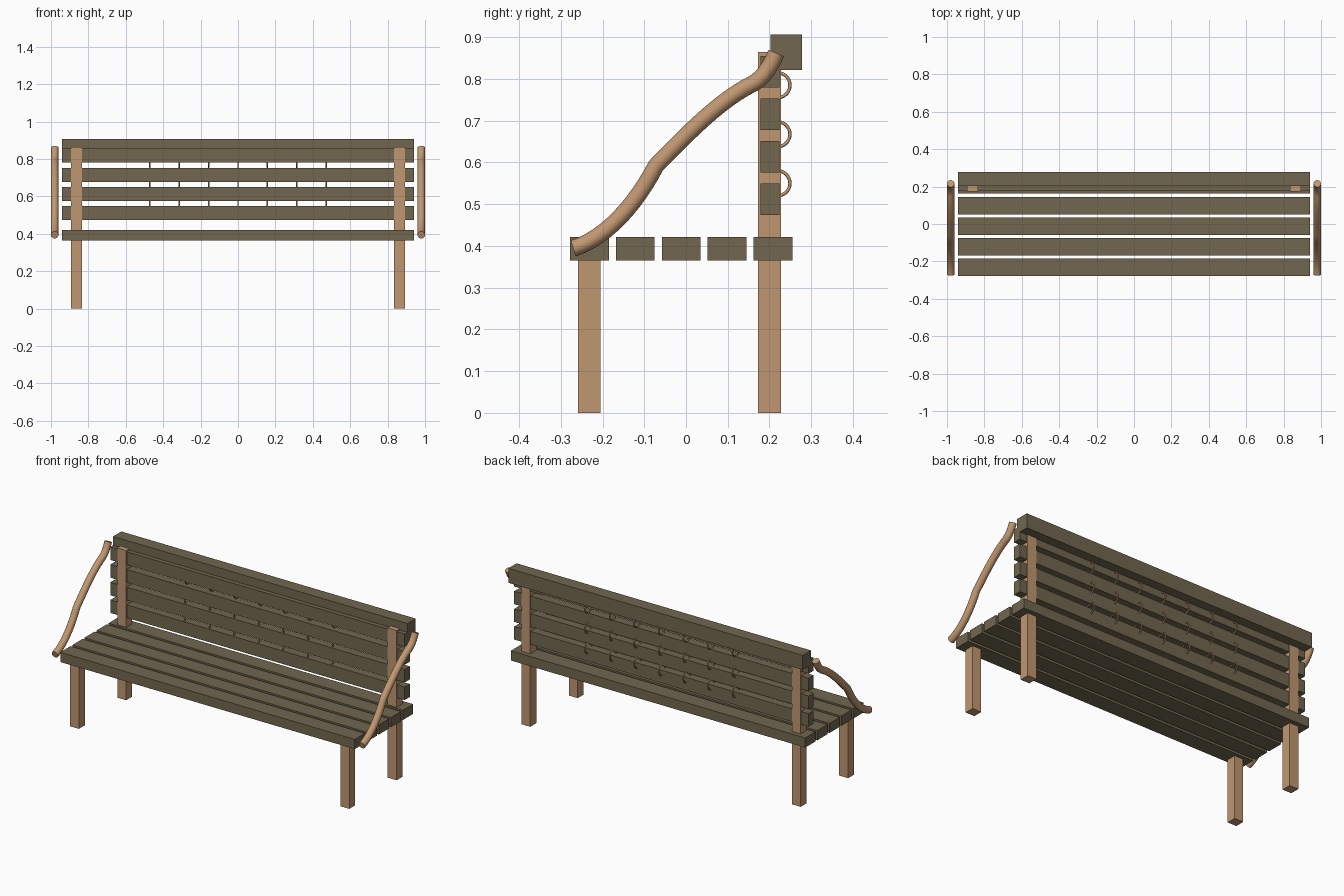
import bpy
import math

if "Cube" in bpy.data.objects:
    bpy.data.objects.remove(bpy.data.objects["Cube"])


def material(name, color):
    m = bpy.data.materials.new(name)
    m.diffuse_color = (*color, 1)
    m.use_nodes = True
    m.node_tree.nodes["Principled BSDF"].inputs["Base Color"].default_value = m.diffuse_color
    return m


slat_wood = material("slat_wood", (0.165, 0.136, 0.078))
post_wood = material("post_wood", (0.53, 0.31, 0.165))


def box(name, x, y, z, mat):
    """Box from (min, max) ranges on each axis."""
    bpy.ops.mesh.primitive_cube_add(size=1, location=[sum(r) / 2 for r in (x, y, z)])
    ob = bpy.context.object
    ob.name = name
    ob.scale = [r[1] - r[0] for r in (x, y, z)]
    bpy.ops.object.transform_apply(location=False, rotation=False, scale=True)
    ob.data.materials.append(mat)
    return ob


HALF = (-0.94, 0.94)

# Seat slats
for i in range(5):
    y = -0.278 + i * 0.11
    box(f"seat_slat_{i + 1}", HALF, (y, y + 0.093), (0.365, 0.421), slat_wood)

# Backrest slats and the heavier top rail
for i in range(4):
    z = 0.474 + i * 0.102
    box(f"back_slat_{i + 1}", HALF, (0.178, 0.224), (z, z + 0.075), slat_wood)
box("top_rail", HALF, (0.203, 0.278), (0.822, 0.906), slat_wood)

# Legs; the rear ones run up as back posts
for side, s in (("left", -1), ("right", 1)):
    x = sorted((s * 0.835, s * 0.892))
    box(f"front_leg_{side}", x, (-0.259, -0.205), (0, 0.366), post_wood)
    box(f"back_post_{side}", x, (0.173, 0.228), (0, 0.864), post_wood)

# Curved armrests: (left handle, point, right handle) as (y, z)
ARM = [
    ((-0.30, 0.38), (-0.270, 0.394), (-0.19, 0.42)),
    ((-0.12, 0.50), (-0.072, 0.592), (0.00, 0.665)),
    ((0.08, 0.75), (0.163, 0.790), (0.190, 0.808)),
    ((0.205, 0.835), (0.216, 0.862), (0.23, 0.88)),
]
for side, s in (("left", -1), ("right", 1)):
    cu = bpy.data.curves.new(f"armrest_{side}", "CURVE")
    cu.dimensions = "3D"
    cu.bevel_depth = 0.02
    cu.bevel_resolution = 6
    cu.resolution_u = 12
    cu.use_fill_caps = True
    sp = cu.splines.new("BEZIER")
    sp.bezier_points.add(len(ARM) - 1)
    for bp, (l, c, r) in zip(sp.bezier_points, ARM):
        bp.handle_left_type = bp.handle_right_type = "FREE"
        bp.co = (s * 0.98, *c)
        bp.handle_left = (s * 0.98, *l)
        bp.handle_right = (s * 0.98, *r)
    cu.materials.append(post_wood)
    ob = bpy.data.objects.new(f"armrest_{side}", cu)
    bpy.context.collection.objects.link(ob)
    bpy.ops.object.select_all(action="DESELECT")
    ob.select_set(True)
    bpy.context.view_layer.objects.active = ob
    bpy.ops.object.convert(target="MESH")
    bpy.ops.object.shade_smooth_by_angle(angle=math.radians(40))

# Thin rings tying neighbouring back slats together
for row in range(3):
    for col in range(7):
        bpy.ops.mesh.primitive_torus_add(
            major_radius=0.030, minor_radius=0.004, major_segments=32, minor_segments=8,
            location=((col - 3) * 0.157, 0.219, 0.550 + row * 0.1175),
            rotation=(0, math.pi / 2, 0))
        ring = bpy.context.object
        ring.name = f"tie_ring_{row + 1}_{col + 1}"
        ring.data.materials.append(post_wood)
        bpy.ops.object.shade_smooth_by_angle(angle=math.radians(60))
